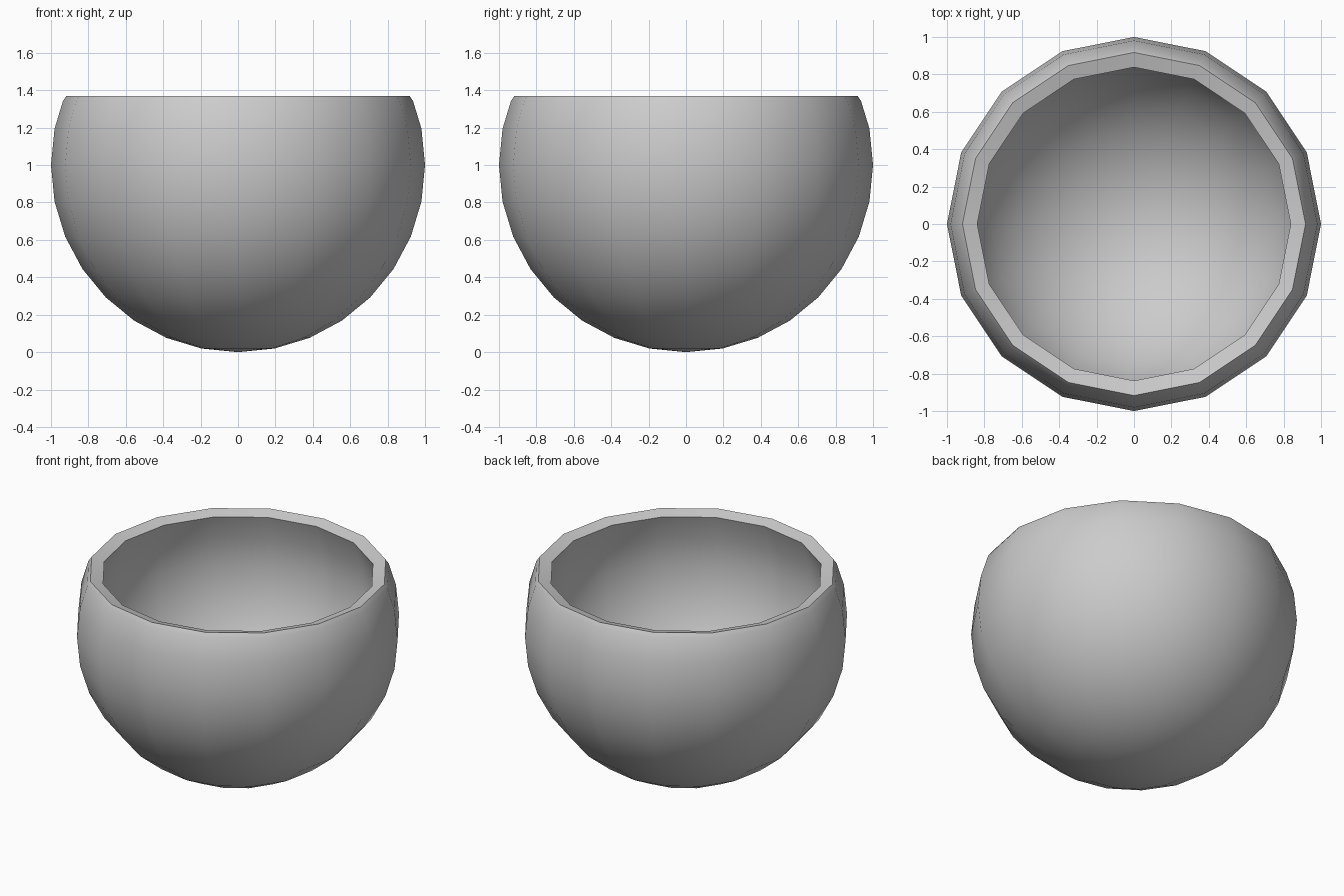
import bpy, bmesh
from math import sin, cos, pi, radians

if "Cube" in bpy.data.objects:
    bpy.data.objects.remove(bpy.data.objects["Cube"])

SIDES = 16
INNER = 0.915

def arc(radius):
    # sphere profile from just above the pole to just above the equator
    return [(radius * sin(i * pi / 16), 1 - radius * cos(i * pi / 16)) for i in range(1, 10)]

# Wall profile: outside going up, rounded lip, inside going down
profile = arc(1.0) + [(0.936, 1.342), (0.917, 1.37), (0.838, 1.347)] + arc(INNER)[::-1]

bm = bmesh.new()
rings = [[bm.verts.new((r * cos(2 * pi * k / SIDES), r * sin(2 * pi * k / SIDES), z))
          for k in range(SIDES)] for r, z in profile]
for a, b in zip(rings, rings[1:]):
    for k in range(SIDES):
        n = (k + 1) % SIDES
        bm.faces.new((a[k], a[n], b[n], b[k]))

# Close outer and inner poles
for ring, z in ((rings[0], 0.0), (rings[-1], 1 - INNER)):
    pole = bm.verts.new((0, 0, z))
    for k in range(SIDES):
        bm.faces.new((pole, ring[k], ring[(k + 1) % SIDES]))
bmesh.ops.recalc_face_normals(bm, faces=bm.faces)

mesh = bpy.data.meshes.new("bowl")
bm.to_mesh(mesh)
bm.free()
bowl = bpy.data.objects.new("bowl", mesh)
bpy.context.collection.objects.link(bowl)

# Smooth walls with a crisp lip
bpy.context.view_layer.objects.active = bowl
bowl.select_set(True)
bpy.ops.object.shade_smooth_by_angle(angle=radians(35))
